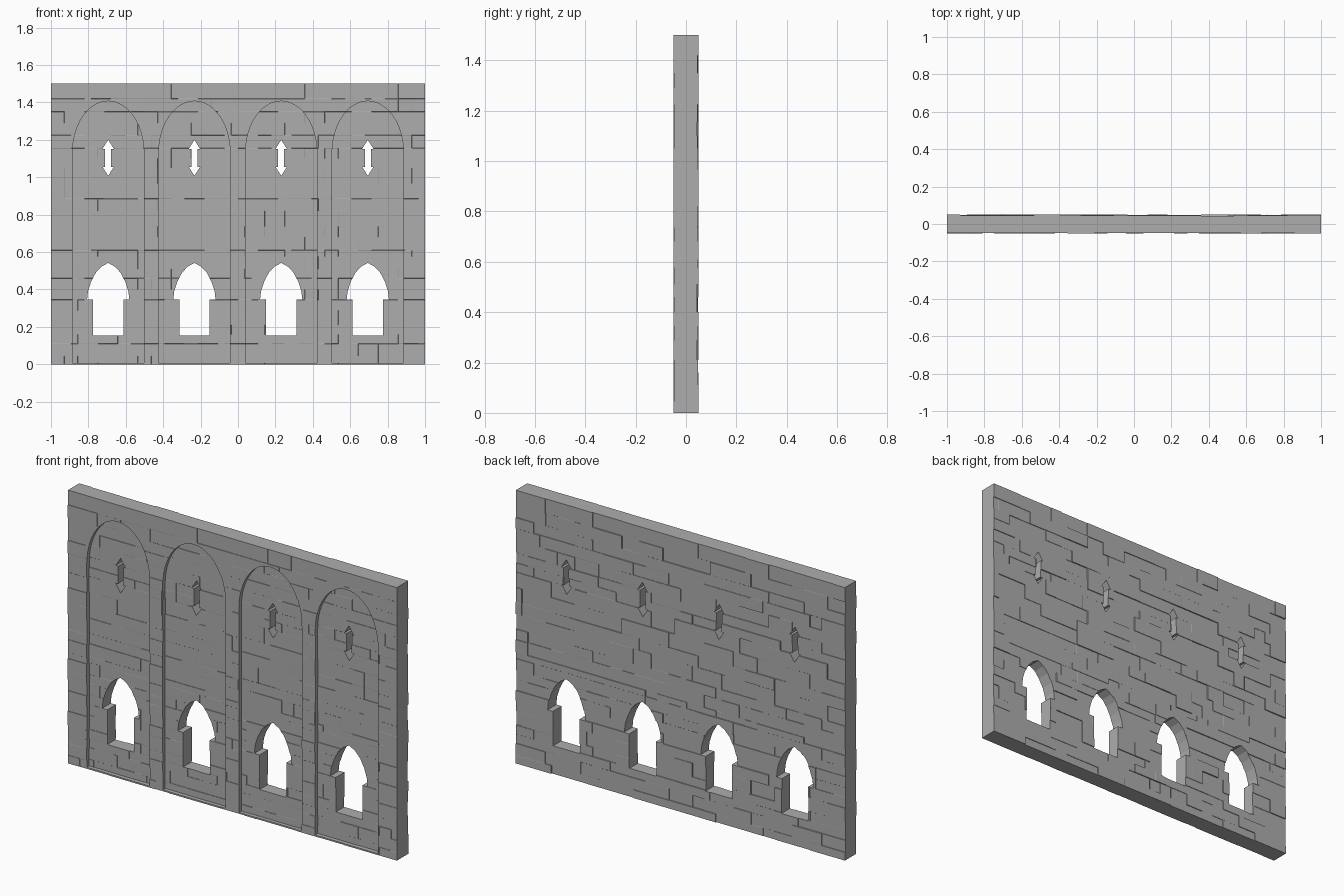
import bpy, bmesh, math, random

if "Cube" in bpy.data.objects:
    bpy.data.objects.remove(bpy.data.objects["Cube"])

stone = bpy.data.materials.new("grey stone")
stone.diffuse_color = (0.42, 0.42, 0.42, 1)
stone.use_nodes = True
stone.node_tree.nodes["Principled BSDF"].inputs["Base Color"].default_value = stone.diffuse_color

# stone course heights
COURSES = [0, .045, .11, .16, .21, .287, .345, .40, .46, .51, .576, .61, .68, .737,
           .82, .885, .966, 1.05, 1.10, 1.155, 1.225, 1.29, 1.35, 1.42, 1.5]
COLS = [-1 + i * 2 / 56 for i in range(57)]
GAP = 0.0005


def finish(name, bm):
    bmesh.ops.recalc_face_normals(bm, faces=bm.faces)
    me = bpy.data.meshes.new(name)
    bm.to_mesh(me)
    bm.free()
    me.materials.append(stone)
    ob = bpy.data.objects.new(name, me)
    bpy.context.collection.objects.link(ob)
    return ob


def brick_depths(rng, relief):
    # one random depth per brick, bricks 2 to 6 cells long
    rows = []
    for _ in COURSES[1:]:
        row = []
        while len(row) < len(COLS) - 1:
            row += [rng.random() * relief] * rng.randint(2, 6)
        rows.append(row[:len(COLS) - 1])
    return rows


def split(lines):
    # each cell gets its own start and end coordinate
    out = []
    for i in range(len(lines) - 1):
        out.append(lines[i] + (GAP if i else 0))
        out.append(lines[i + 1] - (GAP if i < len(lines) - 2 else 0))
    return out


def brick_slab(name, front, back, front_relief, back_relief, seed):
    # closed slab with stepped stones on both faces
    rng = random.Random(seed)
    bm = bmesh.new()
    xs, zs = split(COLS), split(COURSES)
    nx, nz = len(xs), len(zs)
    sides = []
    for y, relief, sign in ((front, front_relief, 1), (back, back_relief, -1)):
        d = brick_depths(rng, relief)
        g = [[bm.verts.new((x, y + sign * d[j // 2][i // 2], z))
              for i, x in enumerate(xs)] for j, z in enumerate(zs)]
        for j in range(nz - 1):
            for i in range(nx - 1):
                bm.faces.new((g[j][i], g[j][i + 1], g[j + 1][i + 1], g[j + 1][i]))
        rim = (g[0][:-1] + [r[-1] for r in g[:-1]] + g[-1][:0:-1]
               + [r[0] for r in g[:0:-1]])
        sides.append(rim)
    a, b = sides
    for i in range(len(a)):
        k = (i + 1) % len(a)
        bm.faces.new((a[i], a[k], b[k], b[i]))
    return finish(name, bm)


def prisms(name, profile, centres, y0, y1):
    # extrude the same outline through y at every bay
    bm = bmesh.new()
    for c in centres:
        a = [bm.verts.new((c + x, y0, z)) for x, z in profile]
        b = [bm.verts.new((c + x, y1, z)) for x, z in profile]
        bm.faces.new(a)
        bm.faces.new(b[::-1])
        for i in range(len(a)):
            k = (i + 1) % len(a)
            bm.faces.new((a[i], b[i], b[k], a[k]))
    return finish(name, bm)


def boolean(ob, tool, op):
    m = ob.modifiers.new(op.lower(), 'BOOLEAN')
    m.operation, m.solver, m.object = op, 'EXACT', tool
    bpy.context.view_layer.objects.active = ob
    bpy.ops.object.modifier_apply(modifier=m.name)
    bpy.data.objects.remove(tool)


def mirrored(half):
    # right half, bottom to top, mirrored to a full outline
    return half + [(-x, z) for x, z in reversed(half) if x > 1e-6]


BAYS = (-.694, -.233, .231, .694)

# wall body
wall = brick_slab("stone_wall", -.05, .05, .003, .007, 4)

# tall blind arches with their own stonework floor
arch = mirrored([(.191, .008)] + [(.191 * math.cos(t), 1.13 + .277 * math.sin(t))
                for t in [k * math.pi / 24 for k in range(13)]])
recess = brick_slab("recess_cutter", -.2, -.0255, 0, .003, 9)
boolean(recess, prisms("arch_outline", arch, BAYS, -.12, .1), 'INTERSECT')
boolean(wall, recess, 'DIFFERENCE')

# pointed windows with shoulders
window = mirrored([(.081, .155), (.081, .345), (.113, .345), (.108, .39), (.092, .44),
                   (.066, .49), (.036, .522), (0, .542)])
boolean(wall, prisms("window_cutter", window, BAYS, -.2, .2), 'DIFFERENCE')

# double-headed arrow slits
slit = [(0, 1.008), (.03, 1.055), (.016, 1.055), (.016, 1.152), (.03, 1.152), (0, 1.2)]
boolean(wall, prisms("slit_cutter", mirrored(slit), BAYS, -.2, .2), 'DIFFERENCE')
